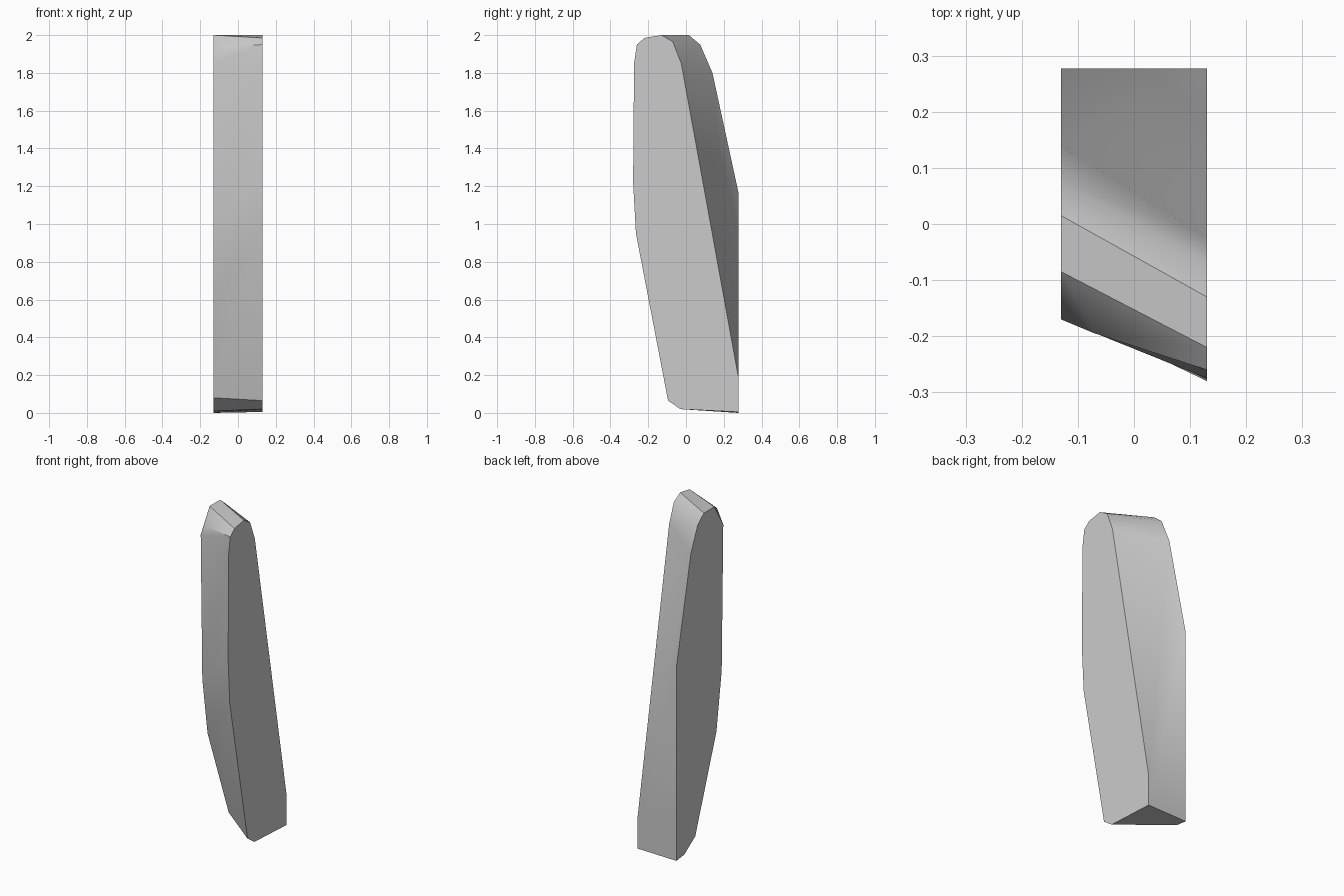
import bpy, bmesh, math

cube = bpy.data.objects.get("Cube")
if cube:
    bpy.data.objects.remove(cube, do_unlink=True)

grey = bpy.data.materials.new("light_grey")
grey.use_nodes = True
colour = (0.6, 0.6, 0.6, 1)
grey.diffuse_color = colour
grey.node_tree.nodes["Principled BSDF"].inputs["Base Color"].default_value = colour

HALF = 0.13
# Matching side outlines (y, z), from the back bottom corner over the top to the front
left_outline = [(.277, .005), (.277, .19), (-.025, 1.85), (-.07, 1.965),
                (-.13, 2), (-.22, 1.985), (-.26, 1.95), (-.275, 1.85),
                (-.28, 1.22), (-.265, .95), (-.095, .065), (-.03, .02)]
right_outline = [(.277, 0), (.277, 1.17), (.14, 1.8), (.075, 1.95),
                 (.015, 2), (-.085, 2), (-.195, 1.935), (-.17, 1.86),
                 (-.155, .985), (-.105, .636), (.097, .08), (.2, .01)]
CHIP = 6  # this right-hand point sits inboard, chipping the top front corner

bm = bmesh.new()
left = [bm.verts.new((HALF, y, z)) for y, z in left_outline]
right = [bm.verts.new((-.07 if i == CHIP else -HALF, y, z))
         for i, (y, z) in enumerate(right_outline)]

# Skewed band between the outlines
count = len(left)
for i in range(count):
    j = (i + 1) % count
    bm.faces.new((left[i], left[j], right[j], right[i]))

# Flat sides and the chipped corner
bm.faces.new(left)
bm.faces.new([v for i, v in enumerate(right) if i != CHIP])
bm.faces.new((right[CHIP - 1], right[CHIP], right[CHIP + 1]))
bmesh.ops.recalc_face_normals(bm, faces=bm.faces)

mesh = bpy.data.meshes.new("stone_slab")
bm.to_mesh(mesh)
bm.free()
mesh.materials.append(grey)
slab = bpy.data.objects.new("stone_slab", mesh)
bpy.context.collection.objects.link(slab)

# Soft shading with crisp side edges
bpy.ops.object.select_all(action='DESELECT')
slab.select_set(True)
bpy.context.view_layer.objects.active = slab
bpy.ops.object.shade_smooth_by_angle(angle=math.radians(35))
